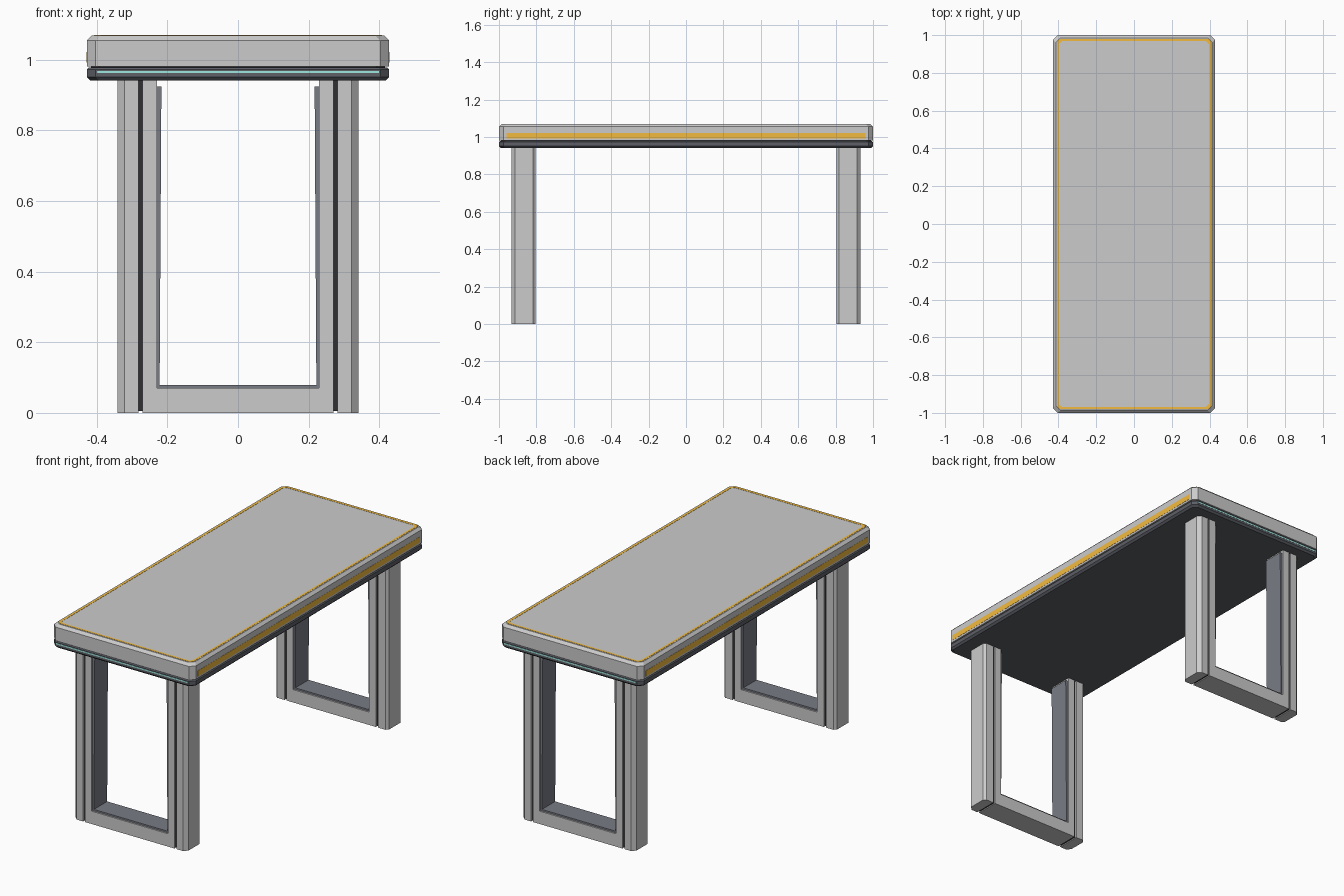
import bpy, bmesh

if "Cube" in bpy.data.objects:
    bpy.data.objects.remove(bpy.data.objects["Cube"])


def material(name, rgb):
    m = bpy.data.materials.new(name)
    m.diffuse_color = (*rgb, 1)
    m.use_nodes = True
    m.node_tree.nodes["Principled BSDF"].inputs["Base Color"].default_value = m.diffuse_color
    return m


DARK = material("dark", (0.11, 0.115, 0.135))
LINING = material("lining", (0.19, 0.20, 0.235))
BLACK = material("black", (0.03, 0.03, 0.035))
ORANGE = material("orange", (0.9, 0.5, 0.05))
TEAL = material("teal", (0.35, 0.8, 0.75))


def finish(bm, name, mat):
    bmesh.ops.recalc_face_normals(bm, faces=bm.faces)
    me = bpy.data.meshes.new(name)
    bm.to_mesh(me)
    bm.free()
    ob = bpy.data.objects.new(name, me)
    bpy.context.collection.objects.link(ob)
    if mat:
        me.materials.append(mat)
    return ob


def prism(name, pts, vec, mat=None):
    """Extrude a closed 3D polygon along vec."""
    bm = bmesh.new()
    f = bm.faces.new([bm.verts.new(p) for p in pts])
    ext = bmesh.ops.extrude_face_region(bm, geom=[f], use_keep_orig=True)
    bmesh.ops.translate(bm, vec=vec, verts=[v for v in ext["geom"] if isinstance(v, bmesh.types.BMVert)])
    return finish(bm, name, mat)


def box(name, x, y, z, mat=None):
    return prism(name, [(x[0], y[0], z[0]), (x[1], y[0], z[0]), (x[1], y[1], z[0]), (x[0], y[1], z[0])],
                 (0, 0, z[1] - z[0]), mat)


def octagon(hx, hy, c):
    return [(hx, -hy + c), (hx, hy - c), (hx - c, hy), (-hx + c, hy),
            (-hx, hy - c), (-hx, -hy + c), (-hx + c, -hy), (hx - c, -hy)]


def slab(name, levels, mat=None, hx=0.428, hy=1.0, c=0.025):
    """Stack of corner-cut outlines, each level given as (z, inset)."""
    bm = bmesh.new()
    rings = [[bm.verts.new((x, y, z)) for x, y in octagon(hx - i, hy - i, c)] for z, i in levels]
    for a, b in zip(rings, rings[1:]):
        for k in range(8):
            bm.faces.new((a[k], a[(k + 1) % 8], b[(k + 1) % 8], b[k]))
    bm.faces.new(rings[0])
    bm.faces.new(rings[-1])
    return finish(bm, name, mat)


# Table top, shadow gap and dark under-tray
slab("table_top", [(0.981, 0), (1.055, 0), (1.069, 0.014)])
slab("shadow_gap", [(0.97, 0.012), (0.985, 0.012)], BLACK)
slab("under_tray", [(0.941, 0.01), (0.951, 0), (0.973, 0), (0.978, 0.005)], DARK)

# Orange inlay ring on the top surface
bm = bmesh.new()
loops = [[bm.verts.new((x, y, z)) for x, y in octagon(0.408 - i, 0.98 - i, 0.014)]
         for z, i in ((1.066, 0), (1.070, 0), (1.070, 0.012), (1.066, 0.012))]
for a, b in zip(loops, loops[1:] + loops[:1]):
    for k in range(8):
        bm.faces.new((a[k], a[(k + 1) % 8], b[(k + 1) % 8], b[k]))
finish(bm, "top_inlay", ORANGE)

# Orange strips on the long sides, teal strips on the short ends
for s, side in ((1, "right"), (-1, "left")):
    box(side + "_edge_strip", sorted((s * 0.42, s * 0.429)), (-0.96, 0.96), (0.992, 1.022), ORANGE)
for s, end in ((-1, "front"), (1, "back")):
    box(end + "_light_strip", (-0.4, 0.4), sorted((s * 0.99, s * 1.001)), (0.962, 0.969), TEAL)

# Leg frames: outer pillars, black joints, U frame and inner lining
TOP = 0.946
for s, end in ((-1, "front"), (1, "back")):
    for t, side in ((1, "right"), (-1, "left")):
        plan = [(0.282, 0.804), (0.328, 0.804), (0.341, 0.818), (0.341, 0.914), (0.321, 0.934), (0.282, 0.934)]
        prism(f"{end}_{side}_pillar", [(t * x, s * y, 0) for x, y in plan], (0, 0, TOP))
        box(f"{end}_{side}_joint", sorted((t * 0.262, t * 0.288)), sorted((s * 0.814, s * 0.924)),
            (0.005, TOP), BLACK)
    u = [(-0.27, 0), (0.27, 0), (0.27, TOP), (0.23, TOP), (0.23, 0.07), (-0.23, 0.07), (-0.23, TOP), (-0.27, TOP)]
    prism(f"{end}_u_frame", [(x, s * 0.804, z) for x, z in u], (0, s * 0.13, 0))
    lin = [(-0.232, 0.068), (0.232, 0.068), (0.232, 0.925), (0.217, 0.925), (0.222, 0.079),
           (-0.222, 0.079), (-0.217, 0.925), (-0.232, 0.925)]
    prism(f"{end}_inner_lining", [(x, s * 0.812, z) for x, z in lin], (0, s * 0.114, 0), LINING)
